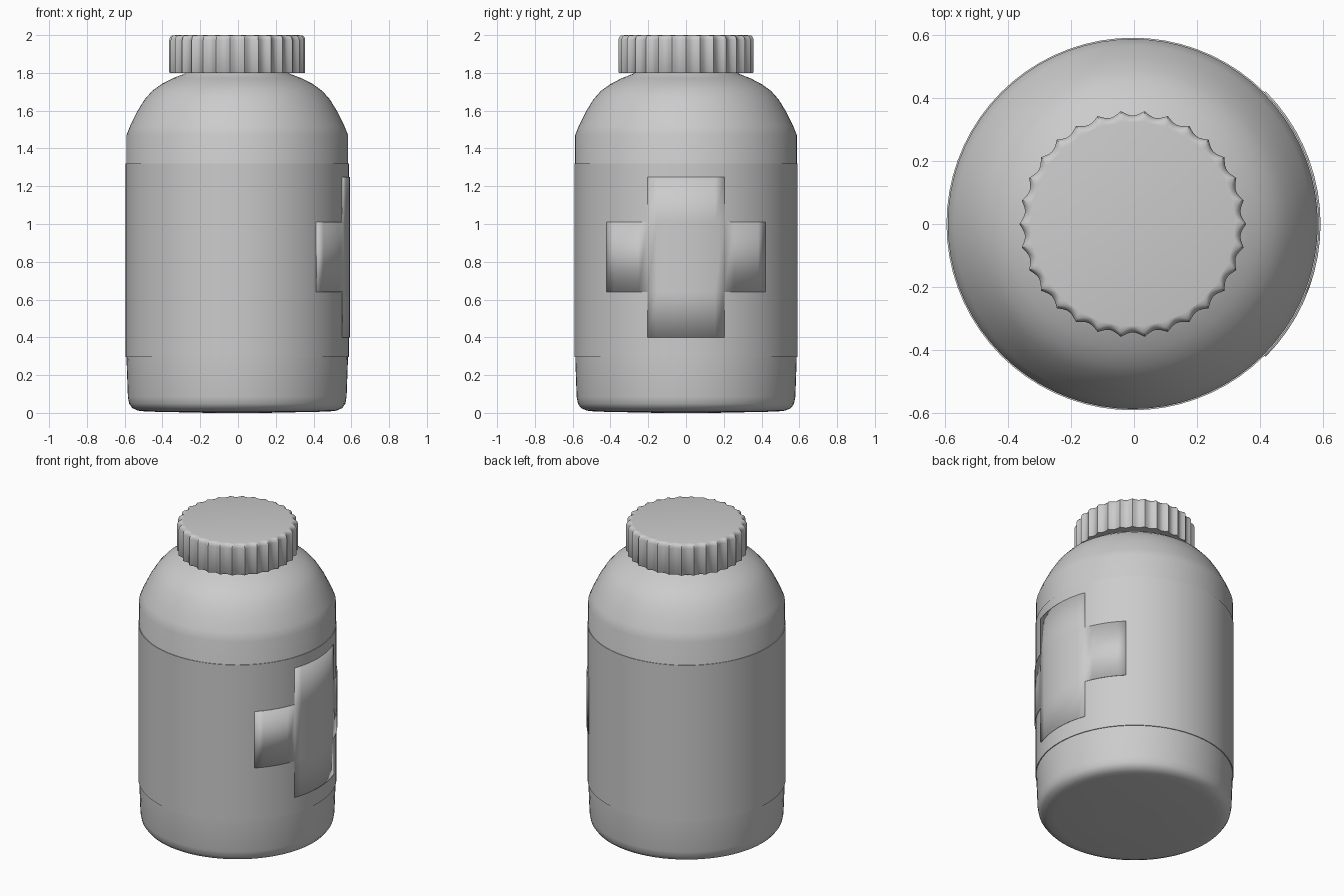
import bpy, bmesh
from math import sin, cos, pi, radians

if "Cube" in bpy.data.objects:
    bpy.data.objects.remove(bpy.data.objects["Cube"])

SEG = 72
CX = -0.004  # body axis, offset by the raised emblem


def make_object(name, bm, angle=35):
    bmesh.ops.remove_doubles(bm, verts=bm.verts, dist=1e-5)
    bmesh.ops.recalc_face_normals(bm, faces=bm.faces)
    mesh = bpy.data.meshes.new(name)
    bm.to_mesh(mesh)
    bm.free()
    ob = bpy.data.objects.new(name, mesh)
    ob.location.x = CX
    bpy.context.collection.objects.link(ob)
    bpy.ops.object.select_all(action='DESELECT')
    ob.select_set(True)
    bpy.context.view_layer.objects.active = ob
    bpy.ops.object.shade_smooth_by_angle(angle=radians(angle))
    return ob


def lathe(name, profile, seg=SEG, shape=lambda r, i: r, closed=False, angle=35):
    """Revolve (radius, z) points; shape can vary the radius round the ring."""
    bm = bmesh.new()
    rings = []
    for r, z in profile:
        ring = []
        for i in range(seg):
            a = 2 * pi * i / seg
            q = shape(r, i)
            ring.append(bm.verts.new((q * cos(a), q * sin(a), z)))
        rings.append(ring)
    pairs = list(zip(rings, rings[1:]))
    if closed:
        pairs.append((rings[-1], rings[0]))
    else:
        bm.faces.new(rings[0])
        bm.faces.new(rings[-1])
    for lo, hi in pairs:
        for i in range(seg):
            j = (i + 1) % seg
            bm.faces.new((lo[i], lo[j], hi[j], hi[i]))
    return make_object(name, bm, angle)


# Bottle body with rounded foot, tapered shoulder and neck
lathe("bottle_body", [
    (0.15, 0.0), (0.48, 0.007), (0.525, 0.012), (0.555, 0.025), (0.572, 0.048),
    (0.579, 0.085), (0.586, 0.28), (0.587, 1.47), (0.567, 1.52), (0.53, 1.595),
    (0.49, 1.66), (0.45, 1.705), (0.40, 1.741), (0.34, 1.772), (0.28, 1.795),
    (0.265, 1.81), (0.265, 1.9)], angle=40)

# Label band wrapped around the bottle
lathe("label", [(0.58, 0.295), (0.591, 0.295), (0.591, 1.32), (0.58, 1.32)],
      closed=True)

# Screw cap with concave flutes between narrow ridges
RIDGES, SUB = 30, 8


def flute(r, i):
    if r < 0.33:
        return r
    return r - 0.016 * sin(pi * (i % SUB) / SUB)


lathe("cap", [(0.31, 1.80), (0.357, 1.80), (0.36, 1.804), (0.36, 1.975),
              (0.356, 1.988), (0.347, 1.997), (0.325, 2.0)],
      seg=RIDGES * SUB, shape=flute, angle=50)

# Raised cross emblem curved around the +x side
bm = bmesh.new()
zs = [0.40, 0.64, 1.01, 1.25]


def point(deg, z):
    a = radians(deg)
    return bm.verts.new((0.587 * cos(a), 0.587 * sin(a), z))


for row in range(3):
    limit = 45 if row == 1 else 20
    for d in range(-limit, limit, 5):
        bm.faces.new((point(d, zs[row]), point(d + 5, zs[row]),
                      point(d + 5, zs[row + 1]), point(d, zs[row + 1])))
cross = make_object("cross_emblem", bm)
for f in cross.data.polygons:
    if f.normal.dot((f.center.x, f.center.y, 0)) < 0:
        cross.data.flip_normals()
        break
solid = cross.modifiers.new("thickness", 'SOLIDIFY')
solid.thickness = 0.009
solid.offset = 1
